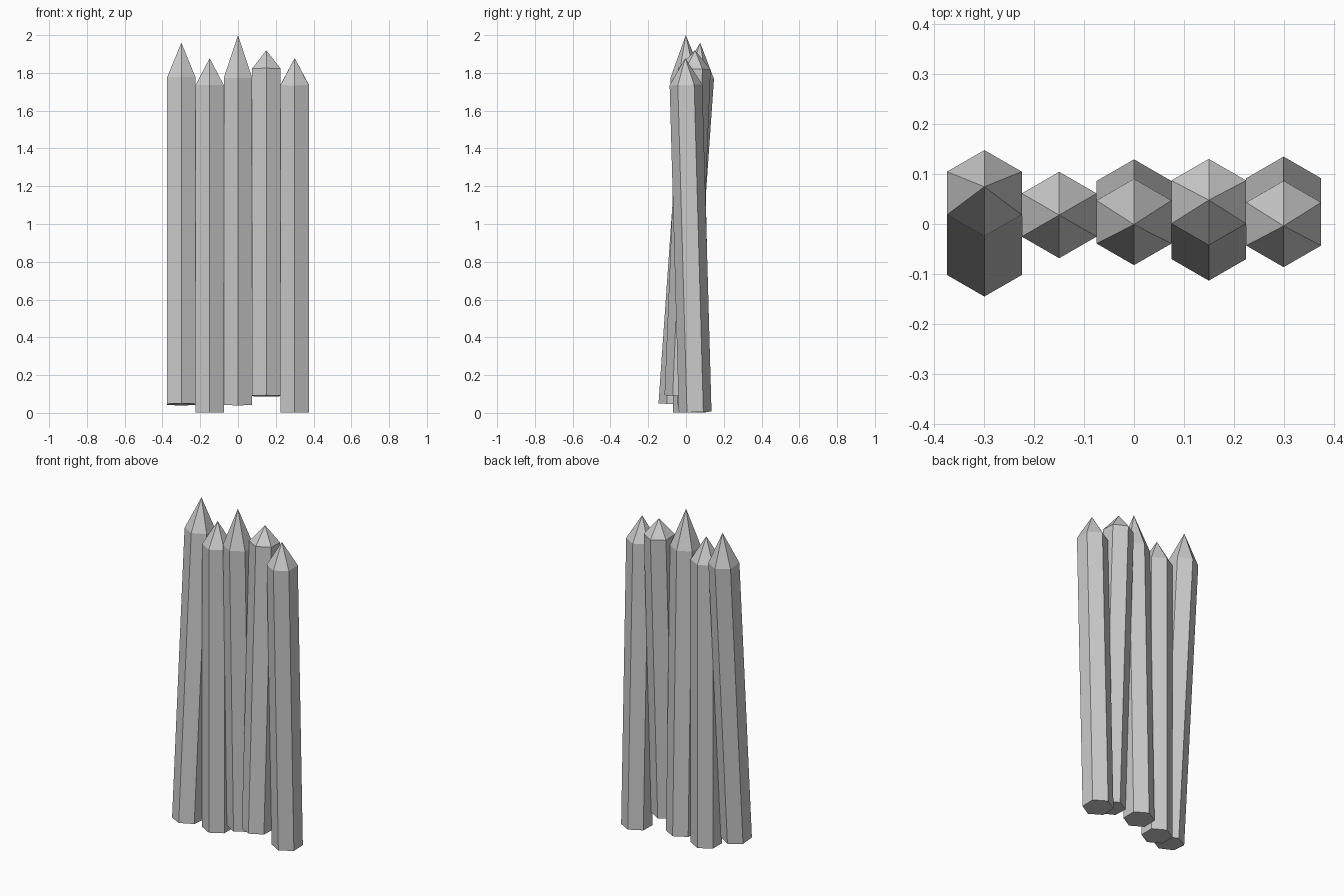
import bpy, bmesh
from math import atan, pi, hypot
from mathutils import Matrix

if "Cube" in bpy.data.objects:
    bpy.data.objects.remove(bpy.data.objects["Cube"])

R = 0.0866      # hexagon corner radius (0.15 across flats)
SHAFT = 1.733   # shaft length below the point


def stake(name, x, y_bottom, y_shoulder, z_bottom, point):
    """Hexagonal stake with a pointed top, leaning along y."""
    bm = bmesh.new()
    bmesh.ops.create_cone(bm, cap_ends=True, segments=6, radius1=R, radius2=R,
                          depth=SHAFT, matrix=Matrix.Translation((0, 0, SHAFT / 2)))
    # turn a corner towards the front if needed
    if not any(abs(v.co.x) < 1e-4 for v in bm.verts):
        bmesh.ops.rotate(bm, verts=bm.verts, matrix=Matrix.Rotation(pi / 6, 3, 'Z'))
    # sharpened point
    top = max(bm.faces, key=lambda f: f.calc_center_median().z)
    tip = bmesh.ops.poke(bm, faces=[top])["verts"][0]
    tip.co.z = SHAFT + point
    # lean
    lean = atan((y_bottom - y_shoulder) / SHAFT)
    bmesh.ops.transform(bm, verts=bm.verts,
                        matrix=Matrix.Translation((x, y_bottom, z_bottom))
                        @ Matrix.Rotation(lean, 4, 'X'))
    bmesh.ops.recalc_face_normals(bm, faces=bm.faces)
    mesh = bpy.data.meshes.new(name)
    bm.to_mesh(mesh)
    bm.free()
    bpy.context.collection.objects.link(bpy.data.objects.new(name, mesh))


# name, x, base y, shoulder y, base z, point height
stake("stake_far_left", -0.30, -0.059, 0.062, 0.045, 0.187)
stake("stake_left", -0.15, 0.018, 0.018, 0.002, 0.143)
stake("stake_middle", 0.00, 0.043, 0.004, 0.042, 0.225)
stake("stake_right", 0.15, -0.027, 0.044, 0.090, 0.098)
stake("stake_far_right", 0.30, 0.0485, 0.0, 0.004, 0.142)
